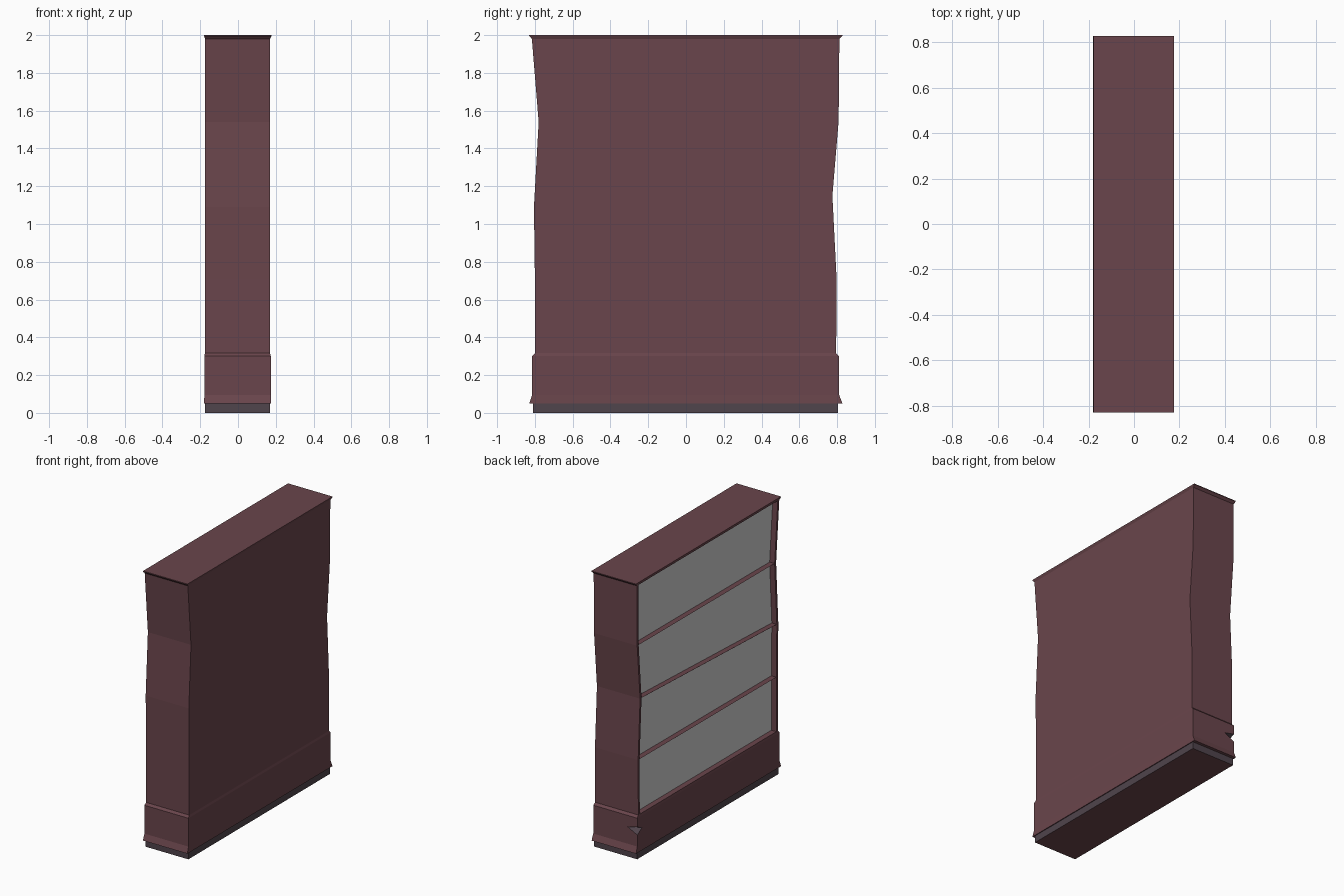
import bpy, bmesh

if "Cube" in bpy.data.objects:
    bpy.data.objects.remove(bpy.data.objects["Cube"])


def material(name, color):
    m = bpy.data.materials.new(name)
    m.diffuse_color = (*color, 1)
    m.use_nodes = True
    m.node_tree.nodes["Principled BSDF"].inputs["Base Color"].default_value = m.diffuse_color
    return m


MAROON = material("maroon wood", (0.144, 0.060, 0.072))
DARK = material("dark plinth", (0.080, 0.058, 0.072))
GREY = material("light grey panel", (0.62, 0.62, 0.62))


def stack(rings):
    """Closed stack of rectangles: (x_min, x_max, y_min, z_at_y_min, y_max, z_at_y_max)."""
    bm = bmesh.new()
    loops = [[bm.verts.new(p) for p in
              ((x0, y0, z0), (x1, y0, z0), (x1, y1, z1), (x0, y1, z1))]
             for x0, x1, y0, z0, y1, z1 in rings]
    open_side = []
    for a, b in zip(loops, loops[1:]):
        for i in range(4):
            j = (i + 1) % 4
            f = bm.faces.new((a[i], a[j], b[j], b[i]))
            if i == 3:
                open_side.append(f)
    bottom = bm.faces.new(loops[0][::-1])
    bm.faces.new(loops[-1])
    return bm, open_side, bottom


def finish(bm, name, *mats):
    bmesh.ops.recalc_face_normals(bm, faces=bm.faces)
    me = bpy.data.meshes.new(name)
    bm.to_mesh(me)
    bm.free()
    for m in mats:
        me.materials.append(m)
    ob = bpy.data.objects.new(name, me)
    bpy.context.collection.objects.link(ob)
    return ob


# Crooked cabinet body, one ring per shelf
X0, X1 = -0.175, 0.170
bm, bays, _ = stack([
    (X0, X1, -0.800, 0.315, 0.795, 0.315),
    (X0, X1, -0.800, 0.710, 0.797, 0.715),
    (X0, X1, -0.805, 1.090, 0.775, 1.150),
    (X0, X1, -0.780, 1.540, 0.808, 1.545),
    (X0, X1, -0.816, 1.980, 0.812, 1.980),
])
# Recessed shelf bays with grey backs
bmesh.ops.inset_individual(bm, faces=bays, thickness=0.018)
for f in bays:
    for v in f.verts:
        v.co.y -= 0.017 if v.co.y > 0 else -0.017
for f in bmesh.ops.extrude_discrete_faces(bm, faces=bays)["faces"]:
    f.material_index = 1
    for v in f.verts:
        v.co.x += 0.04
finish(bm, "bookcase_body", MAROON, GREY)

# Flared top board
bm, _, _ = stack([
    (X0, X1, -0.816, 1.980, 0.812, 1.980),
    (-0.179, 0.177, -0.830, 1.995, 0.828, 1.995),
    (-0.179, 0.177, -0.830, 2.000, 0.828, 2.000),
])
finish(bm, "top_board", MAROON)

# Moulded base
bm, _, _ = stack([
    (-0.180, 0.176, -0.830, 0.050, 0.828, 0.050),
    (-0.178, 0.174, -0.815, 0.095, 0.811, 0.095),
    (-0.178, 0.174, -0.815, 0.300, 0.811, 0.300),
    (X0, X1, -0.800, 0.316, 0.795, 0.316),
])
base = finish(bm, "base", MAROON, DARK)

# Chip broken out of the base corner
bm = bmesh.new()
chip = [bm.verts.new(p) for p in ((-0.075, 0.83, 0.22), (-0.20, 0.74, 0.21),
                                  (-0.22, 0.87, 0.27), (-0.22, 0.87, 0.12))]
for skip in range(4):
    f = bm.faces.new([v for i, v in enumerate(chip) if i != skip])
    f.material_index = 1
cutter = finish(bm, "chip_cutter", MAROON, DARK)
cutter.hide_render = True
mod = base.modifiers.new("chip", "BOOLEAN")
mod.operation = "DIFFERENCE"
mod.solver = "EXACT"
mod.object = cutter
bpy.context.view_layer.objects.active = base
bpy.ops.object.modifier_apply(modifier="chip")
bpy.data.objects.remove(cutter)

# Dark plinth with maroon underside
bm, _, bottom = stack([
    (-0.174, 0.170, -0.810, 0.0, 0.806, 0.0),
    (-0.174, 0.170, -0.810, 0.052, 0.806, 0.052),
])
bottom.material_index = 1
finish(bm, "plinth", DARK, MAROON)
